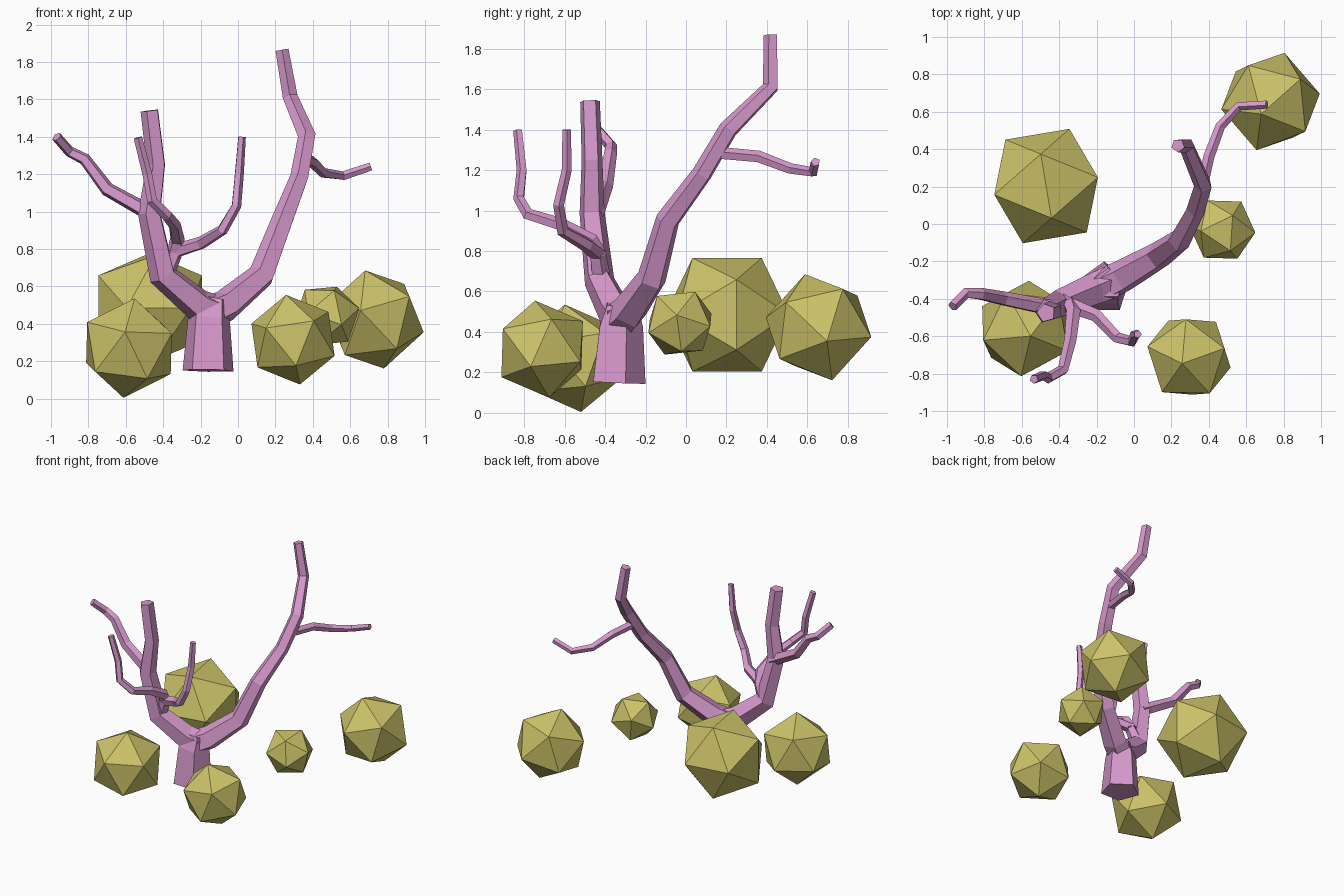
import bpy, bmesh, math
from mathutils import Vector, Matrix

if "Cube" in bpy.data.objects:
    bpy.data.objects.remove(bpy.data.objects["Cube"])


def material(name, colour):
    m = bpy.data.materials.new(name)
    m.diffuse_color = colour
    m.use_nodes = True
    m.node_tree.nodes["Principled BSDF"].inputs["Base Color"].default_value = m.diffuse_color
    return m


BARK = material("pink_bark", (0.68, 0.32, 0.61, 1))
LEAF = material("yellow_leaf", (0.60, 0.54, 0.14, 1))


def finish(name, bm, mat):
    bmesh.ops.recalc_face_normals(bm, faces=bm.faces)
    mesh = bpy.data.meshes.new(name)
    bm.to_mesh(mesh)
    bm.free()
    mesh.materials.append(mat)
    ob = bpy.data.objects.new(name, mesh)
    bpy.context.collection.objects.link(ob)


def branch(name, path, sides=5):
    """Faceted tube through (x, y, z, radius) points."""
    pts = [Vector(p[:3]) for p in path]
    bm = bmesh.new()
    rings, u = [], Vector((0, 1, 0))
    for i, p in enumerate(pts):
        t = Vector()
        if i > 0:
            t += (p - pts[i - 1]).normalized()
        if i < len(pts) - 1:
            t += (pts[i + 1] - p).normalized()
        t.normalize()
        u = (u - t * u.dot(t)).normalized()
        v = t.cross(u)
        ring = []
        for k in range(sides):
            a = math.tau * k / sides
            ring.append(bm.verts.new(p + (u * math.cos(a) + v * math.sin(a)) * path[i][3]))
        rings.append(ring)
    for a, b in zip(rings, rings[1:]):
        for k in range(sides):
            j = (k + 1) % sides
            bm.faces.new((a[k], a[j], b[j], b[k]))
    bm.faces.new(rings[0])
    bm.faces.new(rings[-1])
    finish(name, bm, BARK)


def clump(name, centre, radius, corner, neighbour):
    """Icosahedron turned so two adjacent corners point along the given directions."""
    z = Vector(corner).normalized()
    x = Vector(neighbour)
    x = (x - z * x.dot(z)).normalized()
    y = z.cross(x)
    rot = Matrix((x, y, z)).transposed().to_4x4()
    bm = bmesh.new()
    bmesh.ops.create_icosphere(bm, subdivisions=1, radius=radius,
                               matrix=Matrix.Translation(centre) @ rot)
    finish(name, bm, LEAF)


# Trunk and the two main limbs
branch("trunk", [(-.16, -.343, .15, .143), (-.155, -.33, .43, .118), (-.135, -.32, .535, .085)])
branch("right_limb", [(-.15, -.325, .46, .095), (-.06, -.28, .50, .09), (.13, -.17, .66, .075),
                      (.24, -.09, .95, .062), (.33, .08, 1.18, .052), (.37, .21, 1.40, .05),
                      (.28, .42, 1.61, .042), (.235, .42, 1.865, .037)])
branch("left_limb", [(-.12, -.315, .46, .095), (-.21, -.35, .50, .09), (-.40, -.43, .66, .078),
                     (-.47, -.465, .99, .065), (-.435, -.465, 1.25, .054), (-.47, -.475, 1.54, .051)])

# Twigs
branch("right_twig", [(.35, .14, 1.285, .032), (.40, .36, 1.265, .031), (.46, .52, 1.205, .028),
                      (.56, .63, 1.19, .025), (.71, .64, 1.24, .023)])
branch("left_twig", [(-.45, -.45, .98, .045), (-.70, -.40, 1.12, .04), (-.82, -.375, 1.28, .034),
                     (-.90, -.37, 1.32, .03), (-.97, -.44, 1.40, .028)])
branch("front_twig", [(-.39, -.42, .66, .05), (-.33, -.44, .79, .043), (-.20, -.49, .83, .036),
                      (-.085, -.61, .90, .031), (-.01, -.63, 1.03, .028), (.005, -.59, 1.20, .026),
                      (.02, -.59, 1.40, .022)])
branch("front_left_twig", [(-.34, -.43, .77, .045), (-.325, -.47, .85, .04), (-.34, -.62, .93, .034),
                           (-.38, -.78, .98, .031), (-.46, -.825, 1.06, .029),
                           (-.485, -.81, 1.20, .027), (-.535, -.83, 1.395, .024)])

# Leaf clumps
clump("front_left_clump", (-.583, -.559, .27), .27, (.03, -.04, .265), (-.02, -.253, .09))
clump("front_right_clump", (.294, -.711, .315), .245, (-.037, -.035, .24), (-.225, .059, .077))
clump("back_left_clump", (-.47, .203, .485), .33, (-.087, .518, .851), (.087, -.518, .851))
clump("small_right_clump", (.473, -.03, .443), .181, (.055, .076, .156), (.174, -.013, .045))
clump("back_right_clump", (.73, .655, .423), .275, (-.05, -.067, .262), (-.265, -.04, .06))
